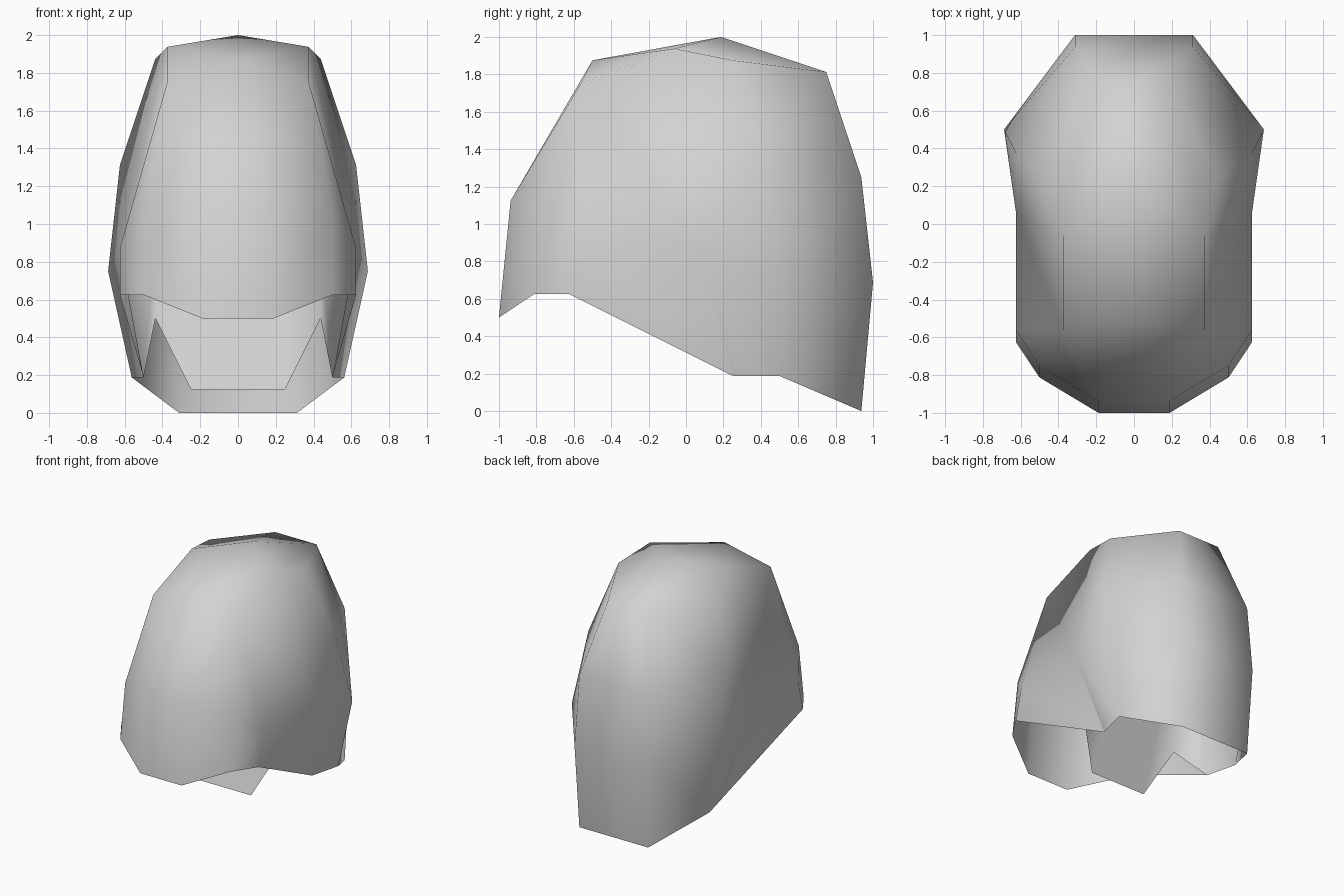
import bpy
import bmesh
from mathutils import Vector

cube = bpy.data.objects.get("Cube")
if cube:
    bpy.data.objects.remove(cube, do_unlink=True)

UNIT = 1 / 16  # all points lie on a grid of sixteenths

grey = bpy.data.materials.new("plain_grey")
grey.use_nodes = True
colour = (0.65, 0.65, 0.65, 1)
grey.diffuse_color = colour
grey.node_tree.nodes["Principled BSDF"].inputs["Base Color"].default_value = colour


def build_half(name, points, faces, inside):
    """Build the smooth +x half from named points, then mirror it."""
    bm = bmesh.new()
    verts = {key: bm.verts.new(Vector(co) * UNIT) for key, co in points.items()}
    for face in faces:
        bm.faces.new([verts[key] for key in face.split()])
    bmesh.ops.recalc_face_normals(bm, faces=bm.faces)
    # Make sure the shell faces away from its inside
    centre = Vector(inside)
    if sum(f.normal.dot(f.calc_center_median() - centre) for f in bm.faces) < 0:
        bmesh.ops.reverse_faces(bm, faces=bm.faces)
    for face in bm.faces:
        face.smooth = True
    mesh = bpy.data.meshes.new(name)
    bm.to_mesh(mesh)
    bm.free()
    mesh.materials.append(grey)
    obj = bpy.data.objects.new(name, mesh)
    bpy.context.collection.objects.link(obj)
    mirror = obj.modifiers.new("mirror", "MIRROR")
    mirror.use_clip = True
    return obj


# Outer shell: columns run from the centre (a) to the side (d),
# rows from the front hem over the crown to the back hem
points = {
    "a0": (0, -16, 8), "b0": (3, -16, 8), "c0": (8, -13, 10), "d0": (10, -10, 10),
    "a1": (0, -15, 18), "b1": (3, -15, 18), "c1": (8, -12, 17), "d1": (10, -9, 14),
    "a2": (0, -8, 30), "c2": (6, -9, 28),
    "a3": (0, 3, 32), "c3": (6, -1, 31),
    "a4": (0, 12, 29), "b4": (3, 12, 29), "c4": (7, 4, 30),
    "a5": (0, 15, 20), "b5": (5, 15, 20), "c5": (10, 6, 21),
    "a6": (0, 16, 11), "b6": (5, 16, 11), "c6": (11, 8, 12),
    "a7": (0, 15, 0), "b7": (5, 15, 0), "c7": (9, 8, 3),
    "notch_top": (10, 1, 14), "panel_tip": (8, 4, 3),
}
front_faces = ["a0 b0 b1 a1", "b0 c0 c1 b1", "c0 d0 d1 c1",
               "a1 b1 a2", "b1 c2 a2", "b1 c1 c2", "c1 d1 c2"]
crown_faces = ["a2 c2 c3 a3", "a3 c3 b4 a4", "c3 c4 b4"]
back_faces = ["a4 b4 b5 a5", "a5 b5 b6 a6", "a6 b6 b7 a7",
              "b4 c4 c5 b5", "b5 c5 c6 b6", "b6 c6 c7 b7"]
side_faces = ["c2 d1 notch_top c3", "c3 notch_top c5 c4", "notch_top c6 c5",
              "d1 d0 panel_tip notch_top"]

# Inner flap: the back panel folds in at the notch, behind the edge of the
# front panel, and runs on as a slanting wall across the inside
points.update({
    "notch_tip": (8, 4, 3), "arch": (7, -1, 8),
    "corner": (4, -3, 2), "middle": (0, -3, 2),
    "arch_top": (7, 1, 14), "corner_top": (4, 1, 14), "middle_top": (0, 1, 14),
})
flap_faces = ["notch_top notch_tip c7 c6",
              "notch_tip arch arch_top notch_top",
              "arch corner corner_top arch_top",
              "corner middle middle_top corner_top"]

build_half("hood_with_inner_flap", points,
           front_faces + crown_faces + back_faces + side_faces + flap_faces,
           inside=(0, 0, 0.9))
